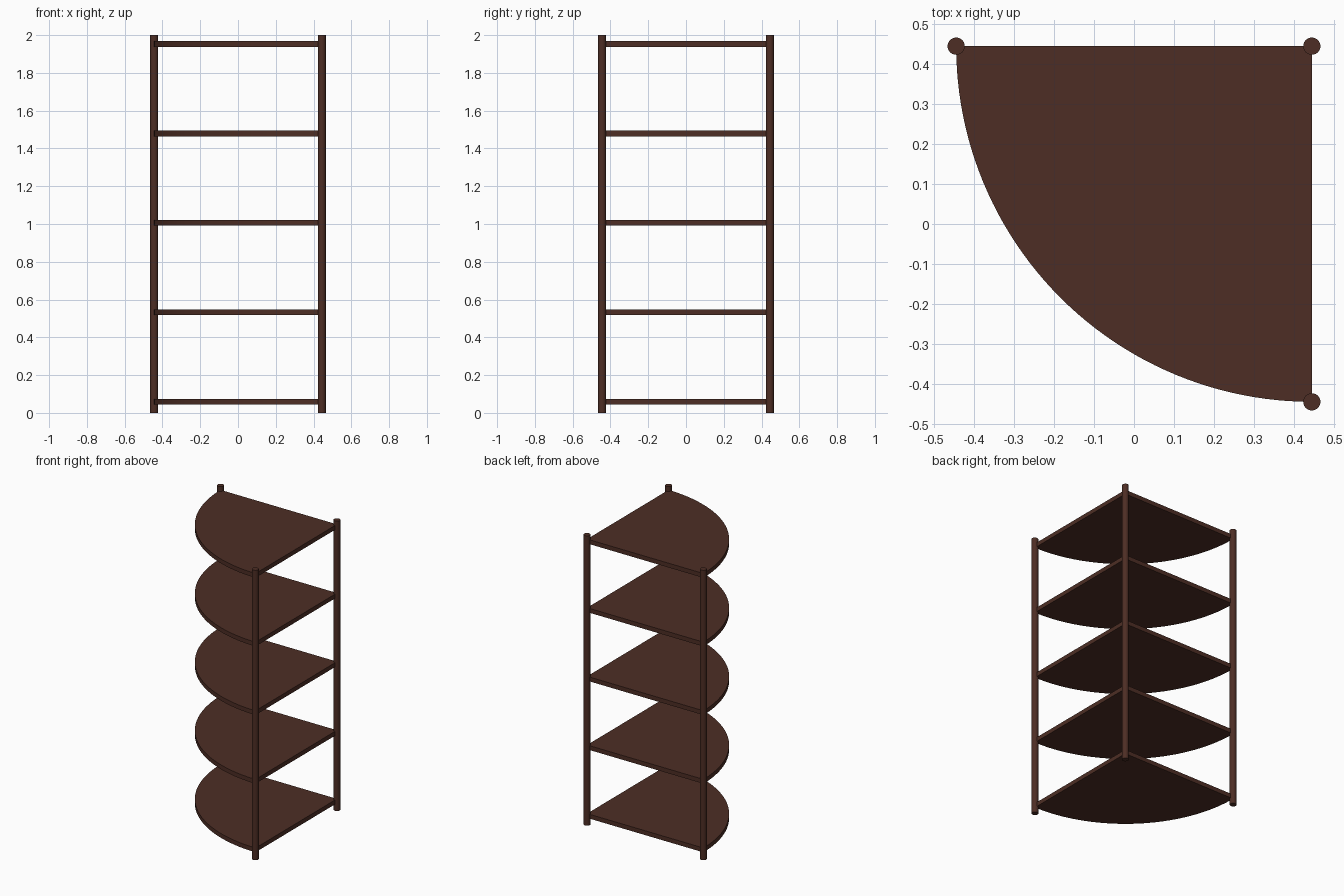
import bpy
import bmesh
from math import cos, sin, pi

cube = bpy.data.objects.get("Cube")
if cube:
    bpy.data.objects.remove(cube, do_unlink=True)

CORNER = 0.444          # post centre offset
POST_RADIUS = 0.0215
THICKNESS = 0.03
BOTTOM, SPACING = 0.059, 0.4735

wood = bpy.data.materials.new("dark_brown_wood")
colour = (0.075, 0.027, 0.018, 1)
wood.diffuse_color = colour
wood.use_nodes = True
wood.node_tree.nodes["Principled BSDF"].inputs["Base Color"].default_value = colour


def finish(obj, name):
    obj.name = name
    obj.data.name = name
    obj.data.materials.append(wood)
    bpy.ops.object.select_all(action="DESELECT")
    obj.select_set(True)
    bpy.context.view_layer.objects.active = obj
    bpy.ops.object.shade_smooth_by_angle()


def post(name, x, y):
    bpy.ops.mesh.primitive_cylinder_add(vertices=32, radius=POST_RADIUS, depth=2,
                                        location=(x, y, 1))
    finish(bpy.context.object, name)


def shelf(name, z, steps=48):
    # Quarter disc with its right angle at the back left post
    mesh = bpy.data.meshes.new(name)
    bm = bmesh.new()
    outline = [(CORNER, CORNER)]
    for i in range(steps + 1):
        a = pi + i * pi / 2 / steps
        outline.append((CORNER + 2 * CORNER * cos(a), CORNER + 2 * CORNER * sin(a)))
    face = bm.faces.new([bm.verts.new((x, y, z - THICKNESS / 2)) for x, y in outline])
    top = bmesh.ops.extrude_face_region(bm, geom=[face])
    verts = [v for v in top["geom"] if isinstance(v, bmesh.types.BMVert)]
    bmesh.ops.translate(bm, verts=verts, vec=(0, 0, THICKNESS))
    bmesh.ops.recalc_face_normals(bm, faces=bm.faces)
    bm.to_mesh(mesh)
    bm.free()
    obj = bpy.data.objects.new(name, mesh)
    bpy.context.collection.objects.link(obj)
    finish(obj, name)


# Three upright posts
post("back_left_post", CORNER, CORNER)
post("back_right_post", -CORNER, CORNER)
post("front_left_post", CORNER, -CORNER)

# Five evenly spaced shelves
for n in range(5):
    shelf(f"shelf_{n + 1}", BOTTOM + n * SPACING)
